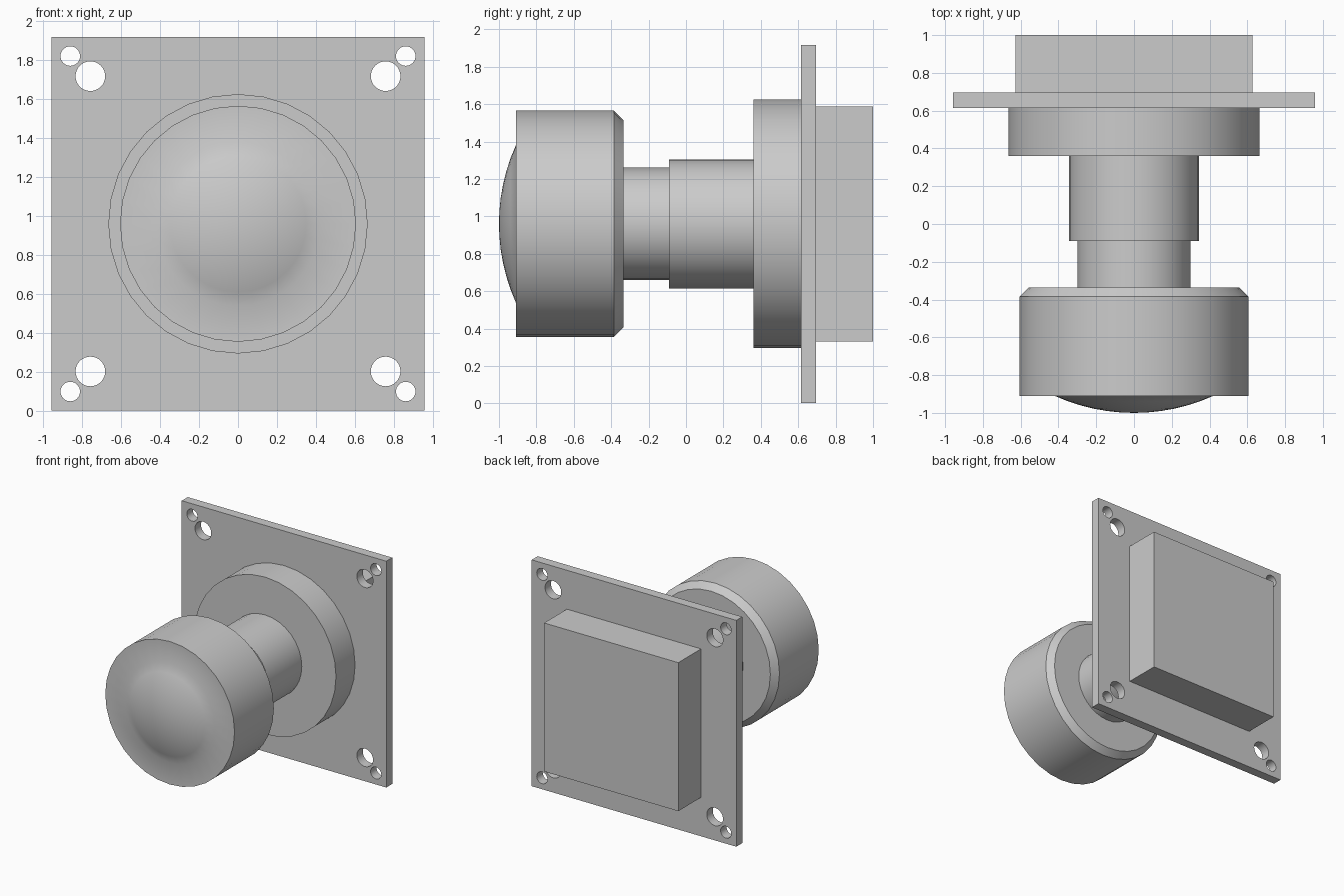
import bpy
import bmesh
from math import cos, sin, pi, radians, sqrt
from mathutils import Vector

cube = bpy.data.objects.get("Cube")
if cube:
    bpy.data.objects.remove(cube, do_unlink=True)

AXIS_Z = 0.96   # height of the knob's axis
SIDES = 32

grey = bpy.data.materials.new("plain grey")
grey.use_nodes = True
grey.diffuse_color = (0.6, 0.6, 0.6, 1)
grey.node_tree.nodes["Principled BSDF"].inputs["Base Color"].default_value = grey.diffuse_color


def finish(obj):
    """Assign the colour and smooth the round walls, keeping edges sharp."""
    obj.data.materials.clear()
    obj.data.materials.append(grey)
    bpy.ops.object.select_all(action="DESELECT")
    obj.select_set(True)
    bpy.context.view_layer.objects.active = obj
    bpy.ops.object.shade_smooth_by_angle(angle=radians(30))


def add_mesh(name, bm):
    bmesh.ops.recalc_face_normals(bm, faces=bm.faces)
    mesh = bpy.data.meshes.new(name)
    bm.to_mesh(mesh)
    bm.free()
    obj = bpy.data.objects.new(name, mesh)
    bpy.context.collection.objects.link(obj)
    obj.location.z = AXIS_Z
    finish(obj)


def lathe(name, profile):
    """Spin (radius, y) points around the y axis."""
    bm = bmesh.new()
    verts = [bm.verts.new((r, y, 0)) for r, y in profile]
    edges = [bm.edges.new(pair) for pair in zip(verts, verts[1:])]
    bmesh.ops.spin(bm, geom=verts + edges, cent=(0, 0, 0), axis=(0, 1, 0),
                   angle=2 * pi, steps=SIDES)
    bmesh.ops.remove_doubles(bm, verts=bm.verts, dist=0.0001)
    add_mesh(name, bm)


def cylinder(name, radius, front, back):
    lathe(name, [(0, front), (radius, front), (radius, back), (0, back)])


# Round parts, from the back plate forward
cylinder("flange", 0.665, 0.36, 0.615)
cylinder("collar", 0.345, -0.09, 0.36)
cylinder("neck", 0.30, -0.335, -0.09)

# Knob head: domed front, straight wall, chamfered back
DOME_R, DOME_H, RINGS = 0.42, 0.09, 6
ball = (DOME_R ** 2 + DOME_H ** 2) / (2 * DOME_H)
dome = []
for i in range(RINGS + 1):
    r = DOME_R * i / RINGS
    dome.append((r, -1 + ball - sqrt(ball ** 2 - r ** 2)))
lathe("knob_head", dome + [(0.605, -0.91), (0.605, -0.385), (0.555, -0.335), (0, -0.335)])

# Square housing behind the plate
bm = bmesh.new()
bmesh.ops.create_cube(bm, size=1)
bmesh.ops.scale(bm, vec=(1.256, 0.305, 1.256), verts=bm.verts)
bmesh.ops.translate(bm, vec=(0, 0.8475, 0), verts=bm.verts)
add_mesh("rear_housing", bm)

# Mounting plate: a filled square outline with a pair of holes in each corner
outline = bpy.data.curves.new("mounting_plate", "CURVE")
outline.dimensions = "2D"
outline.fill_mode = "BOTH"
outline.extrude = 0.04


def add_loop(points):
    spline = outline.splines.new("POLY")
    spline.points.add(len(points) - 1)
    for point, (x, y) in zip(spline.points, points):
        point.co = (x, y, 0, 1)
    spline.use_cyclic_u = True


def circle(cx, cy, radius):
    angles = [2 * pi * i / SIDES for i in range(SIDES)]
    return [(cx + radius * cos(a), cy + radius * sin(a)) for a in angles]


corners = [(-1, -1), (1, -1), (1, 1), (-1, 1)]
add_loop([Vector(c) * 0.957 for c in corners])
for sx, sy in corners:
    for offset, radius in ((0.757, 0.076), (0.86, 0.05)):
        add_loop(circle(sx * offset, sy * offset, radius))

plate = bpy.data.objects.new("mounting_plate", outline)
bpy.context.collection.objects.link(plate)
plate.location = (0, 0.655, AXIS_Z)
plate.rotation_euler.x = pi / 2
bpy.ops.object.select_all(action="DESELECT")
plate.select_set(True)
bpy.context.view_layer.objects.active = plate
bpy.ops.object.convert(target="MESH")
plate = bpy.context.view_layer.objects.active

# Weld the plate's faces to its walls
bm = bmesh.new()
bm.from_mesh(plate.data)
bmesh.ops.remove_doubles(bm, verts=bm.verts, dist=0.0001)
bmesh.ops.recalc_face_normals(bm, faces=bm.faces)
bm.to_mesh(plate.data)
bm.free()
finish(plate)
